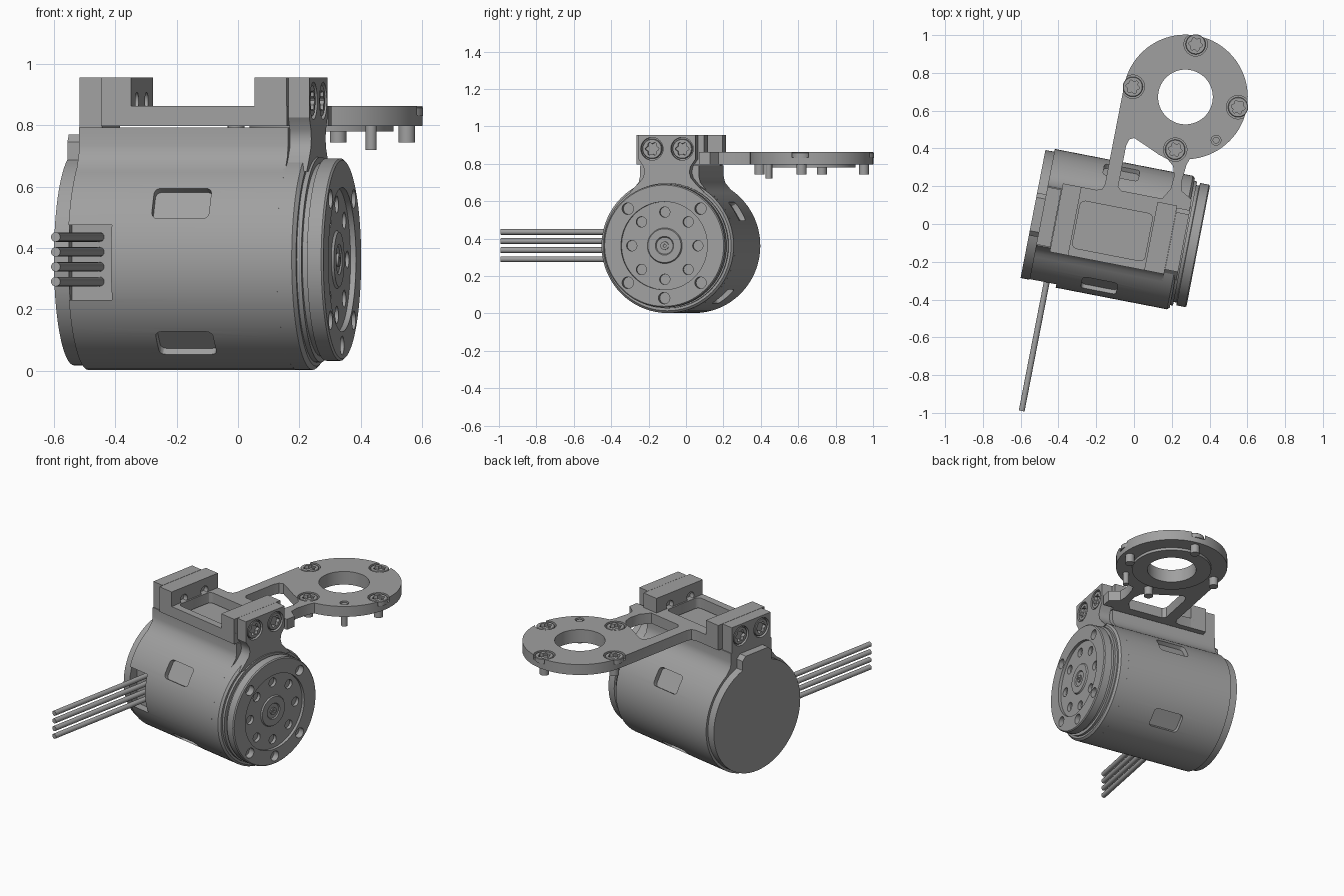
import bpy, bmesh, math
from mathutils import Vector, Matrix

if "Cube" in bpy.data.objects:
    bpy.data.objects.remove(bpy.data.objects["Cube"], do_unlink=True)

grey = bpy.data.materials.new("machined_grey")
grey.use_nodes = True
grey.diffuse_color = (0.35, 0.35, 0.35, 1)
grey.node_tree.nodes["Principled BSDF"].inputs["Base Color"].default_value = (0.35, 0.35, 0.35, 1)

# Parts are drawn along the motor axis (x), then everything is turned about z.
TURN = Matrix.Rotation(math.radians(-11), 4, "Z")
AV, AZ, R = -0.05, 0.362, 0.36          # motor axis position and radius
U, V, Z = Vector((1, 0, 0)), Vector((0, 1, 0)), Vector((0, 0, 1))
FRAME = {"u": (U, V, Z), "v": (V, U, Z), "z": (Z, U, V)}
parts = []


def finish(bm, name, keep=True):
    bmesh.ops.recalc_face_normals(bm, faces=bm.faces)
    mesh = bpy.data.meshes.new(name)
    bm.to_mesh(mesh)
    bm.free()
    mesh.materials.append(grey)
    ob = bpy.data.objects.new(name, mesh)
    bpy.context.scene.collection.objects.link(ob)
    if keep:
        parts.append(ob)
    return ob


def prism(name, pts, axis, lo, hi, keep=True):
    h, a, b = FRAME[axis]
    bm = bmesh.new()
    low, top = [[bm.verts.new(a * p + b * q + h * d) for p, q in pts] for d in (lo, hi)]
    bm.faces.new(low)
    bm.faces.new(top)
    n = len(pts)
    for i in range(n):
        j = (i + 1) % n
        bm.faces.new((low[i], low[j], top[j], top[i]))
    return finish(bm, name, keep)


def lathe(name, prof, axis, centre, flip=1, n=48, closed=False, keep=True):
    """Revolve (radius, height, lobe depth) points; radius 0 closes an end."""
    h, a, b = FRAME[axis]
    c = Vector(centre)
    bm = bmesh.new()
    rings = []
    for r, d, *lobe in prof:
        ring = []
        for i in range(n if r else 1):
            t = math.tau * i / n
            k = r * (1 + (lobe[0] if lobe else 0) * math.cos(6 * t))
            ring.append(bm.verts.new(c + h * d * flip + a * k * math.cos(t) + b * k * math.sin(t)))
        rings.append(ring)
    for p, q in zip(rings, rings[1:] + (rings[:1] if closed else [])):
        for i in range(n):
            j = (i + 1) % n
            quad = [p[i % len(p)], p[j % len(p)], q[j % len(q)], q[i % len(q)]]
            bm.faces.new(list(dict.fromkeys(quad)))
    return finish(bm, name, keep)


def rod(name, r, lo, hi, axis, centre, n=24, keep=True):
    return lathe(name, [(0, lo), (r, lo), (r, hi), (0, hi)], axis, centre, n=n, keep=keep)


def cut(ob, cutters):
    for c in cutters:
        mod = ob.modifiers.new("cut", "BOOLEAN")
        mod.operation, mod.solver, mod.object = "DIFFERENCE", "EXACT", c
    bpy.context.view_layer.update()
    done = bpy.data.meshes.new_from_object(ob.evaluated_get(bpy.context.evaluated_depsgraph_get()))
    ob.modifiers.clear()
    ob.data = done
    for c in cutters:
        bpy.data.objects.remove(c, do_unlink=True)


def rect(a0, a1, b0, b1):
    return [(a0, b0), (a1, b0), (a1, b1), (a0, b1)]


def round_rect(w, h, r):
    return [(sx * (w / 2 - r) + r * math.cos(t), sy * (h / 2 - r) + r * math.sin(t))
            for k, (sx, sy) in enumerate(((1, 1), (-1, 1), (-1, -1), (1, -1)))
            for t in [math.radians(90 * k + 30 * s) for s in range(4)]]


def arc(cx, cy, r, start, end, n):
    return [(cx + r * math.cos(t), cy + r * math.sin(t))
            for t in [math.radians(start + (end - start) * i / n) for i in range(n + 1)]]


def mirrored(half):
    """Close a right-hand half profile across the motor's mid plane."""
    return [(AV + p, q) for p, q in half] + [(AV - p, q) for p, q in reversed(half)]


def screw(name, axis, centre, flip, length):
    lathe(name, [(0, -length), (0.027, -length), (0.027, -0.03), (0.053, -0.03), (0.053, -0.003),
                 (0.05, 0), (0.032, 0, 0.16), (0.032, -0.02, 0.16), (0, -0.02)], axis, centre, flip)


# Housing: round barrel blending into a flat-topped neck
start = math.degrees(math.acos(0.2 / R))
barrel = arc(AV, AZ, R, 180 - start, 360 + start, 72)
neck = [(0.168, 0.70), (0.16, 0.735), (0.16, 0.792)]
housing = prism("housing", barrel + [(AV + p, q) for p, q in neck]
                + [(AV - p, q) for p, q in reversed(neck)], "u", -0.487, 0.207)
slots = []
for angle in (59, -59, 140, -140):
    s = prism("slot_cutter", round_rect(0.19, 0.115, 0.02), "z", R - 0.03, R + 0.1, keep=False)
    s.data.transform(Matrix.Translation((-0.118, AV, AZ)) @ Matrix.Rotation(math.radians(angle), 4, "X"))
    slots.append(s)
slots.append(prism("socket_cutter", rect(-0.6, -0.343, 0.23, 0.475), "v", -0.6, -0.335, keep=False))
cut(housing, slots)

# Front bearing collar and rear cover with its tab
lathe("bearing_collar", [(0, 0.2), (R, 0.2), (R, 0.258), (R - 0.012, 0.27), (0.335, 0.27),
                         (0.335, 0.285), (0, 0.285)], "u", (0, AV, AZ), n=72)
a = math.degrees(math.acos(0.115 / 0.345))
cover = arc(AV, AZ, 0.345, 180 - a, 360 + a, 64)
prism("rear_cover", cover + [(AV + 0.115, 0.745), (AV + 0.09, 0.77),
                             (AV - 0.09, 0.77), (AV - 0.115, 0.745)], "u", -0.535, -0.486)

# Output horn with recessed face, hub and bolt holes
horn = lathe("output_horn", [(0, 0.27), (0.315, 0.27), (0.315, 0.3), (0.33, 0.303), (0.33, 0.35), (0.324, 0.356),
                             (0.235, 0.356), (0.235, 0.338), (0.095, 0.338), (0.09, 0.346), (0.05, 0.346),
                             (0.045, 0.34), (0.022, 0.34), (0.022, 0.348), (0.008, 0.348), (0.008, 0.34),
                             (0, 0.34)], "u", (0, AV, AZ), n=72)
holes = []
for radius, size, angles in ((0.18, 0.028, range(0, 360, 45)), (0.28, 0.031, (45, 135, 225, 270, 315))):
    for p, q in [arc(AV, AZ, radius, t, t, 1)[0] for t in angles]:
        holes.append(rod("hole_cutter", size, 0.318, 0.4, "u", (0, p, q), keep=False))
cut(horn, holes)

# Screw ears at both ends of the neck
SCREWS, SCREW_Z = (AV - 0.082, AV + 0.082), 0.88
rear_ear = prism("rear_ear", mirrored([(0.155, 0.68), (0.155, 0.955)]), "u", -0.487, -0.412)
front_ear = prism("front_ear", mirrored([(0.2, 0.65), (0.155, 0.695), (0.13, 0.725), (0.122, 0.755), (0.128, 0.785),
                                         (0.155, 0.825), (0.155, 0.955)]), "u", 0.207, 0.277)
for ear, face, side in ((rear_ear, -0.487, -1), (front_ear, 0.277, 1)):
    cut(ear, [rod("bore_cutter", 0.061, face - 0.025, face + 0.025, "u", (0, v, SCREW_Z), keep=False)
              for v in SCREWS])
    for v in SCREWS:
        screw("ear_screw", "u", (face - side * 0.004, v, SCREW_Z), side, 0.06)

# Clamp blocks standing on the bracket
for name, lo, hi in (("rear_clamp_block", -0.41, -0.31), ("front_clamp_block", 0.1, 0.206)):
    block = prism(name, rect(-0.23, 0.139, 0.80, 0.955), "u", lo, hi)
    inner = hi if lo < 0 else lo
    cut(block, [rod("bore_cutter", 0.028, inner - 0.03, inner + 0.03, "u", (0, v, SCREW_Z), keep=False)
                for v in SCREWS])

# Bracket plate: cradle, two arms and a mounting ring in one outline
CU, CV, RING = 0.139, 0.712, 0.33
LOW, HIGH = 0.797, 0.863
outline = arc(CU, CV, RING, 180, -75, 56) + [
    (0.213, 0.36), (0.205, 0.27), (0.215, 0.22), (0.275, 0.185), (0.275, 0.125), (0.207, 0.125),
    (0.207, -0.23), (-0.41, -0.23), (-0.41, 0.139), (-0.23, 0.139), (-0.2, 0.15), (-0.191, 0.18)]
plate = prism("bracket_plate", outline, "z", LOW, HIGH)
gap = [(-0.1, 0.16), (-0.12, 0.18), (-0.12, 0.40), (-0.11, 0.435), (-0.085, 0.447), (-0.02, 0.42),
       (0.06, 0.385), (0.11, 0.37), (0.145, 0.34), (0.16, 0.29), (0.155, 0.22), (0.12, 0.16)]
window = [(p - 0.105, q - 0.058) for p, q in round_rect(0.39, 0.255, 0.025)]
bolts = arc(CU, CV, 0.284, 0, 270, 3)
pin = (CU + 0.203, CV - 0.194)
cut(plate, [prism("gap_cutter", gap, "z", 0.7, 1, keep=False),
            prism("window_cutter", window, "z", 0.7, 1, keep=False),
            rod("ring_cutter", 0.145, 0.7, 1, "z", (CU, CV, 0), n=64, keep=False)]
    + [rod("bore_cutter", 0.062, HIGH - 0.03, 1, "z", (p, q, 0), keep=False) for p, q in bolts]
    + [rod("pin_cutter", 0.026, HIGH - 0.02, 1, "z", (*pin, 0), keep=False)])
lathe("ring_boss", [(0.145, 0.78), (0.235, 0.78), (0.235, LOW + 0.002), (0.145, LOW + 0.002)],
      "z", (CU, CV, 0), n=64, closed=True)
for p, q in bolts:
    screw("ring_screw", "z", (p, q, HIGH - 0.003), 1, 0.117)
rod("locating_pin", 0.018, 0.72, HIGH - 0.006, "z", (*pin, 0))

# Four lead wires
for i in range(4):
    rod("lead_wire", 0.0155, -1.085, -0.29, "v", (-0.395, 0, 0.29 + 0.0485 * i), n=16)

# Turn the assembly, shade it and soften the block edges
for ob in bpy.context.selected_objects:
    ob.select_set(False)
for ob in parts:
    ob.data.transform(TURN)
    ob.select_set(True)
bpy.context.view_layer.objects.active = parts[0]
bpy.ops.object.shade_smooth_by_angle(angle=math.radians(30))
